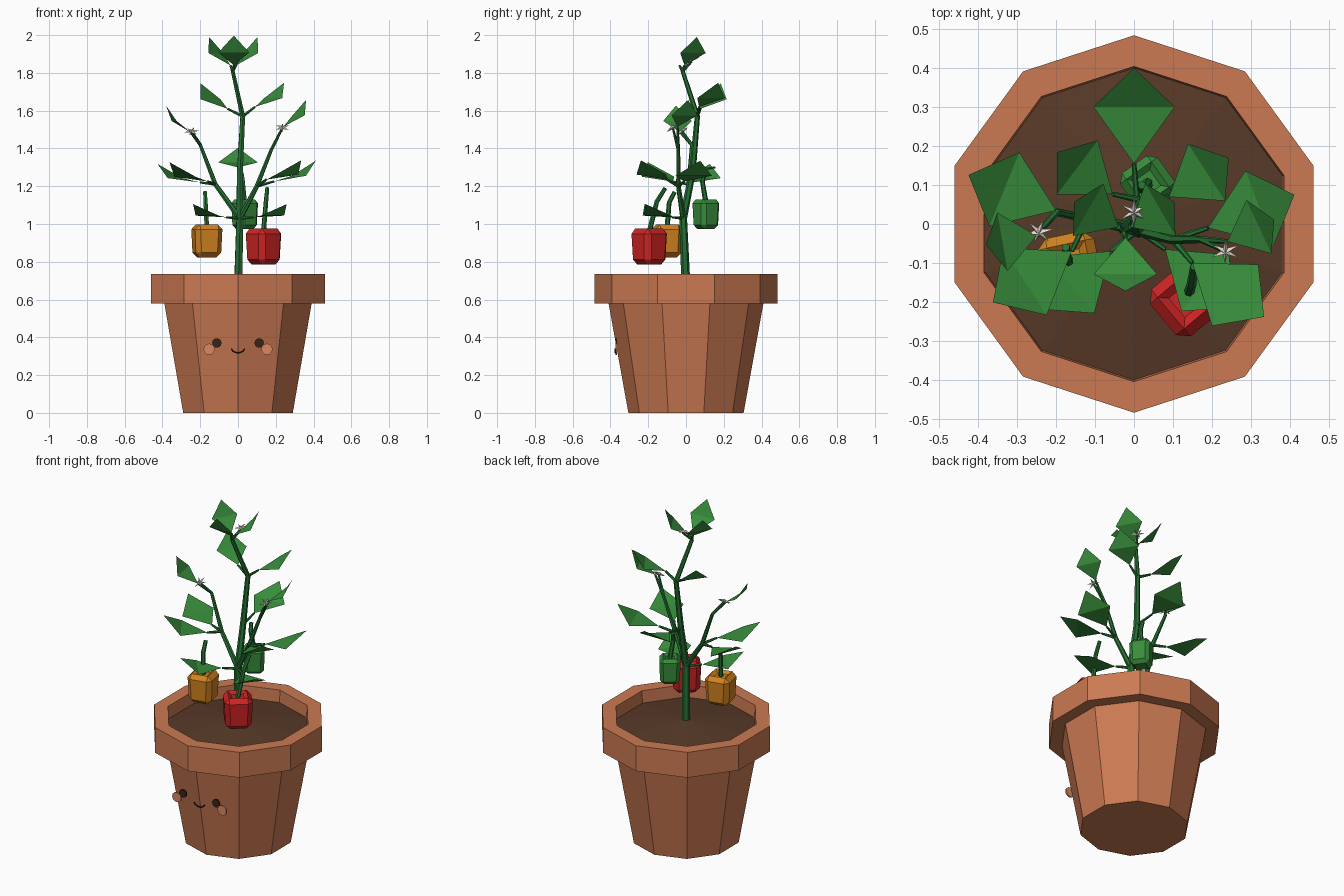
import bpy, bmesh, math
from mathutils import Vector, Matrix

if "Cube" in bpy.data.objects:
    bpy.data.objects.remove(bpy.data.objects["Cube"])


def material(name, *rgb):
    m = bpy.data.materials.new(name)
    m.use_nodes = True
    m.diffuse_color = (*rgb, 1)
    m.node_tree.nodes["Principled BSDF"].inputs["Base Color"].default_value = (*rgb, 1)
    return m


CLAY = material("terracotta", .60, .195, .085)
BLUSH = material("blush", .70, .25, .12)
DARK = material("dark brown", .04, .017, .009)
SOIL = material("soil brown", .095, .042, .021)
STEM = material("stem green", .019, .165, .032)
LEAF = material("leaf green", .04, .27, .045)
RED = material("pepper red", .62, .017, .017)
ORANGE = material("pepper orange", .64, .23, .014)
WHITE = material("petal white", .80, .74, .64)


def finish(name, bm, mat):
    mesh = bpy.data.meshes.new(name)
    bm.to_mesh(mesh)
    bm.free()
    mesh.materials.append(mat)
    ob = bpy.data.objects.new(name, mesh)
    bpy.context.collection.objects.link(ob)
    return ob


def lathe(name, profile, mat, sides=10):
    """Spin a radius/height profile, with a corner facing the front."""
    bm = bmesh.new()
    vs = [bm.verts.new((0, -r, z)) for r, z in profile]
    es = [bm.edges.new(p) for p in zip(vs, vs[1:])]
    bmesh.ops.spin(bm, geom=vs + es, cent=(0, 0, 0), axis=(0, 0, 1),
                   angle=math.tau, steps=sides, use_merge=True)
    bmesh.ops.remove_doubles(bm, verts=bm.verts, dist=1e-4)
    bmesh.ops.recalc_face_normals(bm, faces=bm.faces)
    return finish(name, bm, mat)


def tube(name, points, r0, r1, mat=STEM):
    """Tapered faceted tube through the points."""
    cu = bpy.data.curves.new(name, "CURVE")
    cu.dimensions = "3D"
    cu.bevel_depth = 1
    cu.bevel_resolution = 1
    cu.use_fill_caps = True
    sp = cu.splines.new("POLY")
    sp.use_smooth = False
    sp.points.add(len(points) - 1)
    for i, p in enumerate(points):
        sp.points[i].co = (*p, 1)
        sp.points[i].radius = r0 + (r1 - r0) * i / (len(points) - 1)
    cu.materials.append(mat)
    ob = bpy.data.objects.new(name, cu)
    bpy.context.collection.objects.link(ob)


def leaf(name, node, base, azimuth, pitch, length):
    """Kite blade folded upward across its widest line, on a short stalk."""
    tube(name + "_stalk", [node, base], .009, .006)
    a, p, q = (math.radians(v) for v in (azimuth, pitch, pitch + 28))
    out, side, up = Vector((math.cos(a), math.sin(a), 0)), Vector((-math.sin(a), math.cos(a), 0)), Vector((0, 0, 1))
    base = Vector(base)
    mid = base + (out * math.cos(p) + up * math.sin(p)) * length * .54
    tip = mid + (out * math.cos(q) + up * math.sin(q)) * length * .46
    bm = bmesh.new()
    b, l, r, t = (bm.verts.new(v) for v in (base, mid + side * length * .38, mid - side * length * .38, tip))
    bm.faces.new((b, r, l))
    bm.faces.new((l, r, t))
    finish(name, bm, LEAF)


def pepper(name, centre, size, height, turn, stalk, mat):
    """Chamfered block, narrower below, dimpled on top, hung from a bent stalk."""
    bm = bmesh.new()
    bmesh.ops.create_cube(bm, size=1)
    for v in bm.verts:
        k = size * (.9 if v.co.z < 0 else 1)
        v.co = (v.co.x * k, v.co.y * k, v.co.z * height)
    bmesh.ops.bevel(bm, geom=bm.edges[:], offset=size * .17, segments=1, affect="EDGES")
    top = [f for f in bm.faces if f.normal.z > .95]
    bmesh.ops.inset_individual(bm, faces=top, thickness=size * .18, depth=-size * .1)
    bmesh.ops.transform(bm, verts=bm.verts, matrix=Matrix.Translation(centre)
                        @ Matrix.Rotation(math.radians(turn), 4, "Z"))
    finish(name, bm, mat)
    x, y, z = centre
    root = Vector((x, y, z + height * .4))
    end = Vector(stalk)
    bend = root.lerp(end, .65) + Vector((0, -.015, .01))
    tube(name + "_stalk", [root, bend, end], .014, .011)


def flower(name, centre, tilt, turn):
    """Six-pointed star with a raised middle."""
    bm = bmesh.new()
    hub = [bm.verts.new((0, 0, z)) for z in (.012, -.008)]
    ring = []
    for i in range(12):
        r = .012 if i % 2 else .04
        a = math.tau * i / 12
        ring.append(bm.verts.new((r * math.cos(a), r * math.sin(a), 0)))
    for i in range(12):
        j = (i + 1) % 12
        bm.faces.new((hub[0], ring[i], ring[j]))
        bm.faces.new((hub[1], ring[j], ring[i]))
    bmesh.ops.transform(bm, verts=bm.verts, matrix=Matrix.Translation(centre)
                        @ Matrix.Rotation(math.radians(tilt), 4, "X") @ Matrix.Rotation(turn, 4, "Z"))
    finish(name, bm, WHITE)


def disc(name, x, z, radius, mat):
    """Thin round plate facing the front."""
    bm = bmesh.new()
    bmesh.ops.create_cone(bm, cap_ends=True, segments=12, radius1=radius, radius2=radius, depth=.009)
    bmesh.ops.transform(bm, verts=bm.verts, matrix=Matrix.Translation((x, -.37, z))
                        @ Matrix.Rotation(math.pi / 2, 4, "X"))
    finish(name, bm, mat)


# Pot and soil
lathe("pot", [(0, 0), (.305, 0), (.41, .58), (.485, .58), (.485, .735), (.405, .735), (.4, .64)], CLAY)
lathe("soil", [(.403, .66), (0, .715)], SOIL)

# Face on the pot
for side, s in (("right", -1), ("left", 1)):
    disc(side + "_eye", s * .112, .37, .025, DARK)
    disc(side + "_cheek", s * .153, .337, .03, BLUSH)
smile = [(.036 * math.sin(t), -.374, .343 - .025 * math.cos(t)) for t in (-1.4, -.8, -.3, .3, .8, 1.4)]
tube("mouth", smile, .004, .004, DARK)

# Stems
fork = (.01, -.015, 1.03)
low = (.01, .035, 1.28)
node = (.025, .06, 1.57)
crown = (-.028, -.018, 1.81)
left_joint, right_joint = (-.12, .015, 1.21), (.1, -.04, 1.2)
left_end, right_end = (-.2, .03, 1.42), (.175, -.04, 1.39)
left_flower, right_flower = (-.245, -.02, 1.49), (.235, -.07, 1.51)
tube("main_stem", [(0, 0, .66), fork, low, node, crown], .024, .011)
tube("right_branch", [fork, left_joint, left_end, left_flower], .016, .006)
tube("left_branch", [fork, right_joint, right_end, right_flower], .016, .006)
tube("flower_stalk", [crown, (0, .03, 1.86)], .009, .006)

# Leaves: stalk root, blade base, direction, pitch, length
leaves = [
    (fork, (-.06, -.07, 1.035), 220, 4, .25),
    (fork, (.08, -.065, 1.035), -40, 4, .25),
    (left_joint, (-.16, -.07, 1.225), 213, 10, .27),
    (left_joint, (-.2, .035, 1.22), 158, 9, .27),
    (right_joint, (.15, -.1, 1.235), -37, 11, .26),
    (right_joint, (.19, -.01, 1.225), 21, 12, .27),
    (low, (0, .155, 1.30), 90, 10, .275),
    (left_end, (-.25, -.03, 1.485), 190, 34, .2),
    (right_end, (.24, -.045, 1.515), 25, 34, .2),
    (node, (.09, .07, 1.62), 33, 22, .23),
    (node, (-.055, .077, 1.61), 143, 24, .23),
    (crown, (-.022, -.035, 1.84), -90, 36, .215),
    (crown, (-.01, -.008, 1.84), 30, 36, .205),
    (crown, (-.04, -.008, 1.84), 150, 36, .205),
]
for i, spec in enumerate(leaves):
    leaf(f"leaf_{i + 1}", *spec)

# Flowers
flower("right_flower", left_flower, 35, .2)
flower("left_flower", right_flower, 35, .5)
flower("top_flower", (0, .03, 1.87), 15, .5)

# Peppers
pepper("red_pepper", (.135, -.195, .88), .16, .19, 40, (.155, -.11, 1.19), RED)
pepper("orange_pepper", (-.165, -.1, .91), .15, .175, 12, (-.175, -.06, 1.17), ORANGE)
pepper("green_pepper", (.035, .105, 1.052), .12, .155, 35, (.02, .1, 1.27), LEAF)
